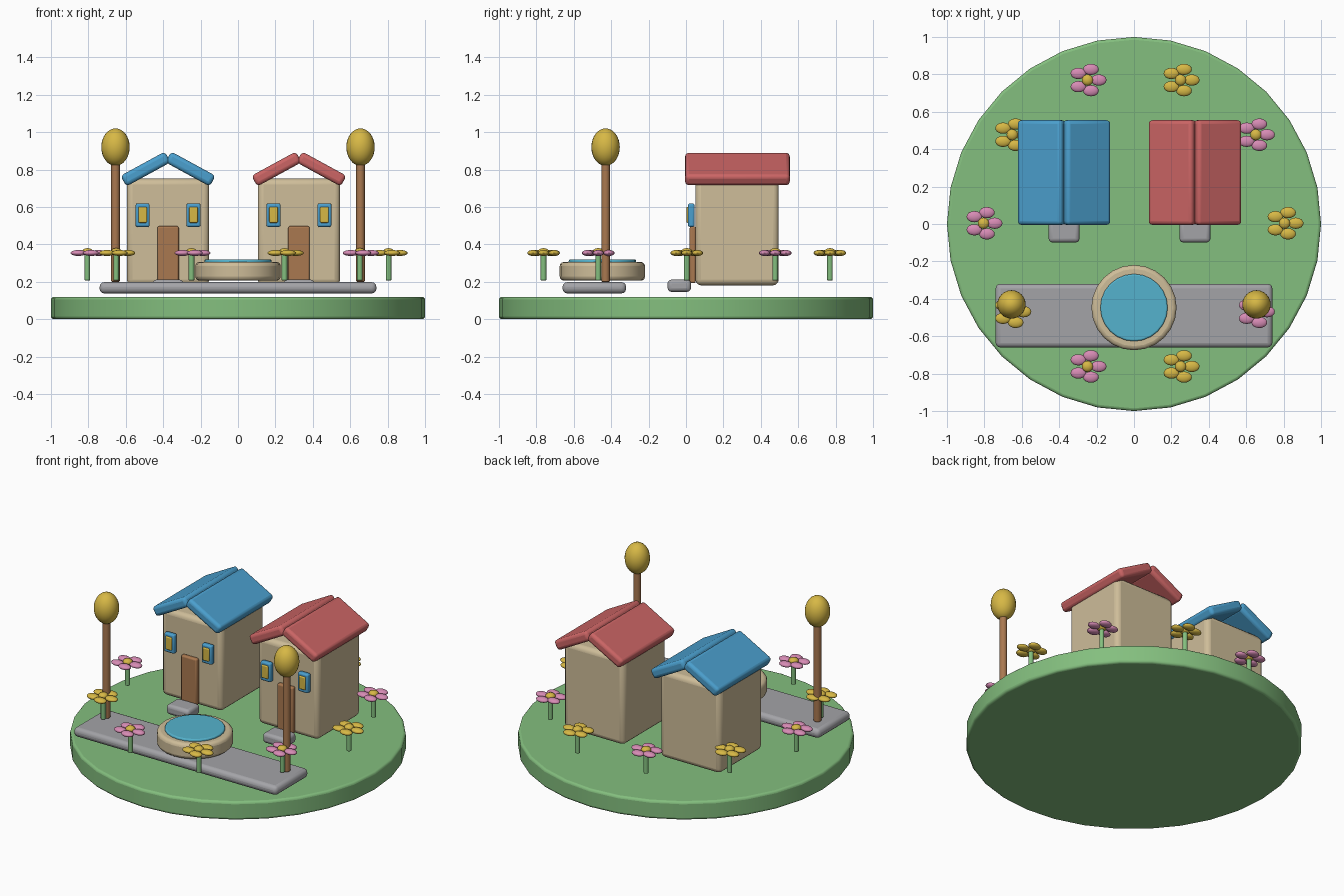
import bpy
from math import cos, sin, radians

cube = bpy.data.objects.get("Cube")
if cube:
    bpy.data.objects.remove(cube, do_unlink=True)


def material(name, rgb):
    m = bpy.data.materials.new(name)
    m.use_nodes = True
    m.diffuse_color = (*rgb, 1)
    m.node_tree.nodes["Principled BSDF"].inputs["Base Color"].default_value = (*rgb, 1)
    return m


GREEN = material("grass green", (0.23, 0.52, 0.21))
GREY = material("stone grey", (0.37, 0.37, 0.39))
SAND = material("sand", (0.62, 0.51, 0.32))
BLUE = material("roof blue", (0.07, 0.35, 0.62))
WATER = material("water", (0.09, 0.45, 0.61))
RED = material("roof red", (0.60, 0.13, 0.13))
BROWN = material("wood brown", (0.40, 0.19, 0.08))
YELLOW = material("yellow", (0.68, 0.48, 0.06))
PINK = material("pink", (0.68, 0.26, 0.46))


def finish(name, mat, bevel=0):
    """Name and colour the active object, round its edges and smooth it."""
    ob = bpy.context.object
    ob.name = name
    ob.data.materials.append(mat)
    bpy.ops.object.transform_apply(location=False, rotation=False, scale=True)
    if bevel:
        mod = ob.modifiers.new("rounding", "BEVEL")
        mod.width = bevel
        mod.segments = 3
        mod.limit_method = "ANGLE"
    bpy.ops.object.shade_smooth_by_angle(angle=radians(40))
    return ob


def box(name, mat, centre, size, bevel, tilt=0):
    bpy.ops.mesh.primitive_cube_add(size=1, location=centre, rotation=(0, tilt, 0))
    bpy.context.object.scale = size
    return finish(name, mat, bevel)


def disc(name, mat, x, y, z0, z1, radius, sides, bevel=0):
    bpy.ops.mesh.primitive_cylinder_add(vertices=sides, radius=radius, depth=z1 - z0,
                                        location=(x, y, (z0 + z1) / 2))
    return finish(name, mat, bevel)


def ellipsoid(name, mat, centre, radii, segments=16, rings=10):
    bpy.ops.mesh.primitive_uv_sphere_add(segments=segments, ring_count=rings,
                                         radius=1, location=centre)
    bpy.context.object.scale = radii
    return finish(name, mat)


# Ground and path
disc("ground", GREEN, 0, 0, 0, 0.12, 1, 32, 0.015)
box("path", GREY, (0, -0.49, 0.168), (1.48, 0.34, 0.06), 0.025)

# Fountain
disc("fountain_basin", SAND, 0, -0.447, 0.206, 0.306, 0.228, 24, 0.022)
disc("fountain_water", WATER, 0, -0.447, 0.27, 0.32, 0.18, 24, 0.008)


def house(prefix, x, roof_mat):
    box(prefix + "_walls", SAND, (x, 0.273, 0.466), (0.44, 0.445, 0.57), 0.03)
    box(prefix + "_door", BROWN, (x, 0.036, 0.345), (0.115, 0.032, 0.305), 0.01)
    box(prefix + "_step", GREY, (x, -0.036, 0.179), (0.165, 0.125, 0.065), 0.02)
    for side, sign in (("right", -1), ("left", 1)):
        # Roof slab sloping down from the ridge
        box(f"{prefix}_roof_{side}", roof_mat, (x + sign * 0.12, 0.275, 0.803),
            (0.27, 0.56, 0.065), 0.02, sign * radians(28.6))
        # Window frame with a glowing pane
        wx = x + sign * 0.136
        box(f"{prefix}_window_frame_{side}", BLUE, (wx, 0.028, 0.556),
            (0.075, 0.035, 0.125), 0.01)
        box(f"{prefix}_window_pane_{side}", YELLOW, (wx, 0.013, 0.558),
            (0.046, 0.022, 0.085), 0.006)


house("blue_house", -0.374, BLUE)
house("red_house", 0.326, RED)

# Lamps at both ends of the path
for side, lx in (("right", -0.655), ("left", 0.655)):
    disc("lamp_post_" + side, BROWN, lx, -0.43, 0.2, 0.86, 0.023, 16, 0.005)
    ellipsoid("lamp_globe_" + side, YELLOW, (lx, -0.43, 0.92), (0.076, 0.076, 0.1), 24, 16)

# Ring of flowers in alternating colours
for i in range(10):
    a = radians(36 * i)
    fx, fy = 0.805 * cos(a), 0.805 * sin(a) + 0.004
    petal_mat = PINK if i % 2 else YELLOW
    disc(f"flower_{i}_stem", GREEN, fx, fy, 0.207, 0.35, 0.015, 12, 0.003)
    for k in range(5):
        b = radians(72 * k)
        ellipsoid(f"flower_{i}_petal_{k}", petal_mat,
                  (fx + 0.06 * cos(b), fy + 0.06 * sin(b), 0.354), (0.042, 0.03, 0.016))
    ellipsoid(f"flower_{i}_centre", YELLOW, (fx, fy, 0.36), (0.03, 0.03, 0.02))
